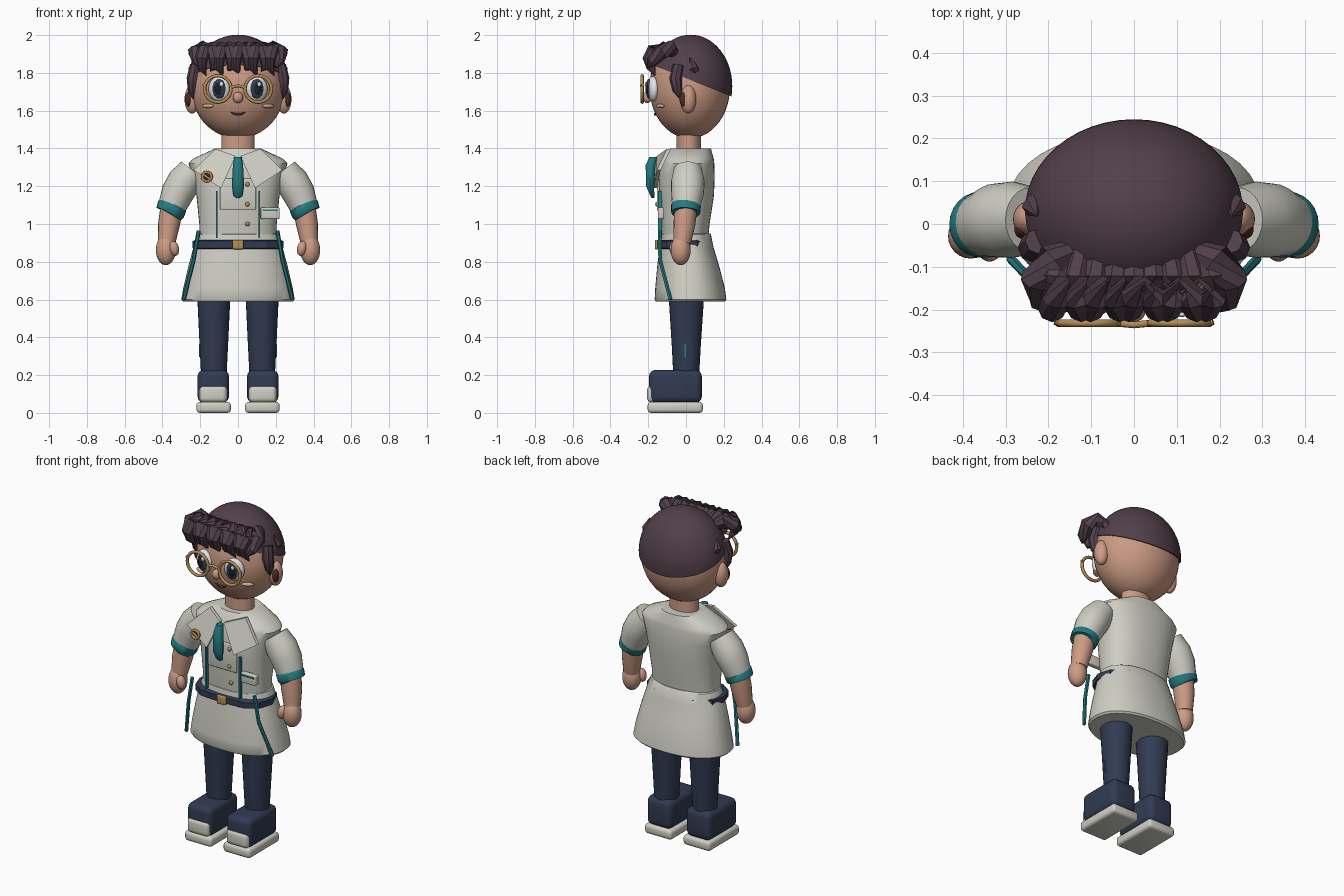
import bpy, bmesh, math
from mathutils import Vector, Matrix, Quaternion

if "Cube" in bpy.data.objects:
    bpy.data.objects.remove(bpy.data.objects["Cube"])


def colour(name, r, g, b):
    m = bpy.data.materials.new(name)
    lin = [((c + 0.055) / 1.055) ** 2.4 for c in (r, g, b)]
    m.diffuse_color = (*lin, 1)
    m.use_nodes = True
    m.node_tree.nodes["Principled BSDF"].inputs["Base Color"].default_value = m.diffuse_color
    return m


SKIN = colour("skin", .80, .61, .52)
BLUSH = colour("blush", .86, .66, .58)
HAIR = colour("dark_hair", .32, .25, .29)
CREAM = colour("cream_cloth", .81, .81, .77)
NAVY = colour("navy", .19, .23, .32)
TEAL = colour("teal", .14, .49, .51)
GOLD = colour("gold", .70, .56, .33)
WHITE = colour("white", .90, .91, .92)
DARK = colour("eye_dark", .10, .12, .17)
BROWN = colour("dark_brown", .30, .17, .15)


def finish(name, bm, mat, angle=40):
    bmesh.ops.recalc_face_normals(bm, faces=bm.faces)
    me = bpy.data.meshes.new(name)
    bm.to_mesh(me)
    bm.free()
    me.materials.append(mat)
    ob = bpy.data.objects.new(name, me)
    bpy.context.collection.objects.link(ob)
    bpy.ops.object.select_all(action='DESELECT')
    ob.select_set(True)
    bpy.context.view_layer.objects.active = ob
    if angle:
        bpy.ops.object.shade_smooth_by_angle(angle=math.radians(angle))
    return ob


def ball(name, c, r, mat, rot=(0, 0, 0), seg=24):
    bm = bmesh.new()
    bmesh.ops.create_uvsphere(bm, u_segments=seg, v_segments=seg * 2 // 3, radius=1)
    q = Matrix.Rotation(rot[2], 4, 'Z') @ Matrix.Rotation(rot[1], 4, 'Y') @ Matrix.Rotation(rot[0], 4, 'X')
    bm.transform(Matrix.Translation(c) @ q @ Matrix.Diagonal((*r, 1)))
    return finish(name, bm, mat)


def box(name, c, size, mat, bevel=0, seg=3):
    bm = bmesh.new()
    bmesh.ops.create_cube(bm, size=1)
    bm.transform(Matrix.Translation(c) @ Matrix.Diagonal((*size, 1)))
    if bevel:
        bmesh.ops.bevel(bm, geom=bm.edges[:], offset=bevel, segments=seg, profile=.5, affect='EDGES')
    return finish(name, bm, mat)


def skin_rings(name, rings, mat, closed=False, angle=40):
    bm = bmesh.new()
    vs = [[bm.verts.new(p) for p in ring] for ring in rings]
    n, k = len(vs[0]), len(vs)
    for i in range(k if closed else k - 1):
        a, b = vs[i], vs[(i + 1) % k]
        for j in range(n):
            bm.faces.new((a[j], a[(j + 1) % n], b[(j + 1) % n], b[j]))
    if not closed:
        bm.faces.new(vs[0])
        bm.faces.new(vs[-1])
    return finish(name, bm, mat, angle)


def loft(name, levels, mat, n=40, power=1.0, x=0):
    """Stack of horizontal ovals: (z, half width, y front, y back)."""
    def s(v):
        return math.copysign(abs(v) ** power, v)
    rings = []
    for z, rx, y0, y1 in levels:
        ang = [2 * math.pi * j / n for j in range(n)]
        rings.append([(x + rx * s(math.cos(a)), (y0 + y1) / 2 + (y1 - y0) / 2 * s(math.sin(a)), z) for a in ang])
    return skin_rings(name, rings, mat)


def tube(name, pts, radii, mat, n=12, closed=False, flat=1.0, angle=50):
    """Round or flattened sweep along a path with a radius at each point."""
    pts = [Vector(p) for p in pts]
    k, rings = len(pts), []
    if not isinstance(radii, (list, tuple)):
        radii = [radii] * k
    for i, p in enumerate(pts):
        a = pts[i - 1] if closed or i else p
        b = pts[(i + 1) % k] if closed or i < k - 1 else p
        t = (b - a).normalized()
        u = t.cross(Vector((0, 1, 0)))
        u = u.normalized() if u.length > .05 else Vector((1, 0, 0))
        w = t.cross(u)
        rings.append([p + radii[i] * (u * math.cos(2 * math.pi * j / n) + w * flat * math.sin(2 * math.pi * j / n))
                      for j in range(n)])
    return skin_rings(name, rings, mat, closed, angle)


def plate(name, outline, depth, mat):
    """Flat polygon given in 3D, thickened along y."""
    d = Vector((0, depth, 0))
    rings = [[Vector(p) for p in outline], [Vector(p) + d for p in outline]]
    return skin_rings(name, rings, mat, angle=0)


def ring(name, c, r, minor, mat):
    pts = [(c[0] + r * math.cos(a), c[1], c[2] + r * math.sin(a)) for a in
           [2 * math.pi * i / 36 for i in range(36)]]
    tube(name, pts, minor, mat, n=8, closed=True)


# Head, neck, nose and mouth
ball("head", (0, .02, 1.725), (.25, .213, .272), SKIN, seg=40)
loft("neck", [(1.36, .088, -.05, .08), (1.5, .088, -.05, .08)], SKIN)
ball("nose", (0, -.205, 1.67), (.027, .024, .03), SKIN)
tube("mouth", [(x, -.164 + x * x * 3, 1.58 + 8 * x * x) for x in (-.04, -.02, 0, .02, .04)],
     [.003, .006, .007, .006, .003], BROWN, n=8)

# Hair cap: an oval cut by a plane sloping down to the nape
bm = bmesh.new()
bmesh.ops.create_uvsphere(bm, u_segments=48, v_segments=32, radius=1)
bm.transform(Matrix.Translation((0, .024, 1.73)) @ Matrix.Diagonal((.257, .221, .272, 1)))
bmesh.ops.bisect_plane(bm, geom=bm.verts[:] + bm.edges[:] + bm.faces[:], plane_co=(0, -.02, 1.78),
                       plane_no=(0, -.4, -1), clear_outer=True)
bmesh.ops.holes_fill(bm, edges=[e for e in bm.edges if e.is_boundary])
finish("hair_cap", bm, HAIR)

# Fringe: a row of forward-curling pointed locks
for i in range(9):
    x = -.18 + i * .045
    lean = .012 if i % 2 else -.012
    low = 1.785 + (.025 if i % 2 else 0)
    tube("fringe_lock", [(x * .95, -.07, 1.91), (x, -.125, 1.93), (x, -.175, 1.92), (x + lean, -.196, 1.875),
                         (x + lean, -.185, 1.83), (x - lean, -.165, low)],
         [.03, .037, .036, .034, .025, .003], HAIR, n=8, angle=35)

for s in (-1, 1):
    # Side curls, sideburns and stray tufts
    tube("temple_curl", [(s * .14, -.06, 1.90), (s * .19, -.085, 1.93), (s * .225, -.13, 1.91), (s * .215, -.18, 1.86),
                         (s * .2, -.2, 1.83)], [.025, .042, .042, .03, .008], HAIR, n=8, angle=35)
    tube("sideburn", [(s * .225, -.04, 1.84), (s * .238, -.055, 1.77), (s * .24, -.045, 1.71), (s * .23, -.02, 1.65)],
         [.03, .034, .026, .003], HAIR, n=8, angle=35)
    tube("hair_tuft", [(s * .21, .05, 1.80), (s * .238, .04, 1.83), (s * .228, .02, 1.88)], [.035, .025, .003], HAIR, n=6,
         angle=30)
    # Ears
    ball("ear", (s * .243, .012, 1.66), (.04, .042, .075), SKIN)
    ball("inner_ear", (s * .262, -.012, 1.66), (.018, .022, .04), BROWN)
    # Eyes
    ball("eye_white", (s * .1, -.176, 1.715), (.058, .03, .066), WHITE, (0, 0, s * .25))
    ball("iris", (s * .1, -.196, 1.716), (.036, .016, .052), NAVY, (0, 0, s * .2))
    ball("pupil", (s * .1, -.204, 1.716), (.024, .011, .036), DARK)
    ball("eye_glint", (s * .1 + .012, -.212, 1.74), (.01, .006, .013), WHITE, seg=12)
    # Cheeks and glasses
    ball("cheek_mark", (s * .16, -.136, 1.625), (.036, .012, .011), BLUSH, (0, 0, s * .55))
    ring("glasses_rim", (s * .107, -.232, 1.715), .07, .009, GOLD)
    tube("glasses_hinge", [(s * .174, -.232, 1.735), (s * .185, -.228, 1.737)], .008, GOLD, n=8)
tube("glasses_bridge", [(-.04, -.232, 1.722), (0, -.236, 1.732), (.04, -.232, 1.722)], .008, GOLD, n=8)

# Jacket body and flared skirt
loft("jacket_body", [(.9, .205, -.125, .115), (1.0, .205, -.135, .125), (1.15, .22, -.145, .148), (1.25, .24, -.145, .152),
                     (1.32, .262, -.132, .15), (1.345, .24, -.122, .147), (1.40, .12, -.085, .132)], CREAM, power=.85)
loft("skirt", [(.59, .29, -.16, .205), (.60, .30, -.166, .214), (.66, .29, -.163, .206), (.78, .262, -.152, .175),
               (.88, .235, -.14, .145), (.945, .212, -.132, .132), (.95, .2, -.125, .127)], CREAM, power=.9)

# Belt and buckle
half = [(0, -.152), (.15, -.145), (.215, -.10), (.242, -.02), (.22, .06), (.13, .12), (0, .13)]
loop = half + [(-x, y) for x, y in half[-2:0:-1]]
skin_rings("belt", [[(x * f, y * f, z) for x, y in loop] for z, f in
                    ((.868, .94), (.874, 1), (.909, 1), (.915, .94))], NAVY, angle=30)
box("buckle", (0, -.156, .891), (.058, .018, .05), GOLD, .006)

# Front panel, buttons and tie
box("chest_panel", (0, -.147, 1.158), (.19, .014, .165), CREAM, .006)
for z in (1.21, 1.105, 1.0):
    ball("button", (.05, -.154 if z > 1.05 else -.138, z), (.012, .009, .012), GOLD, seg=12)
tie = [(1.355, .02, -.195, -.15), (1.31, .027, -.215, -.16), (1.2, .033, -.212, -.17), (1.15, .024, -.19, -.165),
       (1.138, .01, -.182, -.168)]
loft("tie", tie, TEAL, n=10)

# Pocket and badge
box("pocket", (.17, -.132, 1.057), (.1, .032, .06), CREAM, .006)
box("pocket_trim", (.17, -.149, 1.073), (.082, .006, .01), TEAL)
ring("badge_rim", (-.165, -.172, 1.25), .024, .008, GOLD)
ball("badge_centre", (-.165, -.17, 1.25), (.017, .006, .017), BROWN, seg=12)
tube("badge_pin", [(-.185, -.174, 1.262), (-.145, -.174, 1.235)], .007, GOLD, n=8)

for s in (-1, 1):
    # Collar flaps
    plate("collar_flap", [(s * .012, -.155, 1.36), (s * .12, -.10, 1.398), (s * .235, -.155, 1.285),
                          (s * .09, -.172, 1.19)], .02, CREAM)
    # Jacket piping and hanging side straps
    box("piping", (s * .112, -.138, 1.05), (.009, .022, .25), TEAL)
    tube("side_strap", [(s * .208, -.14, .965), (s * .235, -.137, .81), (s * .288, -.082, .6)], .011, TEAL, n=6, angle=20)
    # Sleeve, cuff, forearm and hand
    tube("sleeve", [(s * .24, .01, 1.285), (s * .285, .01, 1.225), (s * .32, .008, 1.165), (s * .352, 0, 1.085)],
         [.076, .089, .087, .074], CREAM, n=24)
    tube("cuff", [(s * .345, .001, 1.1), (s * .348, 0, 1.095), (s * .36, -.002, 1.06), (s * .363, -.002, 1.055)],
         [.072, .079, .077, .069], TEAL, n=24)
    tube("forearm", [(s * .352, -.002, 1.08), (s * .365, -.008, 1.0), (s * .378, -.02, .9)], [.06, .058, .046], SKIN, n=20)
    ball("hand", (s * .382, -.028, .862), (.053, .053, .08), SKIN)
    ball("thumb", (s * .338, -.06, .87), (.026, .028, .04), SKIN, (0, s * .2, 0))
    # Trouser leg with small side tab
    loft("trouser_leg", [(.17, .066, -.066, .068), (.35, .075, -.075, .078), (.62, .088, -.092, .096)], NAVY, n=28, x=s * .128)
    box("trouser_tab", (s * .203, -.005, .33), (.006, .008, .07), TEAL)
    # Shoe
    box("shoe_upper", (s * .131, -.056, .14), (.166, .28, .175), NAVY, .035, 4)
    box("toe_cap", (s * .131, -.175, .1), (.146, .062, .09), CREAM, .024, 4)
    box("shoe_sole", (s * .129, -.057, .029), (.182, .292, .058), CREAM, .018, 3)
